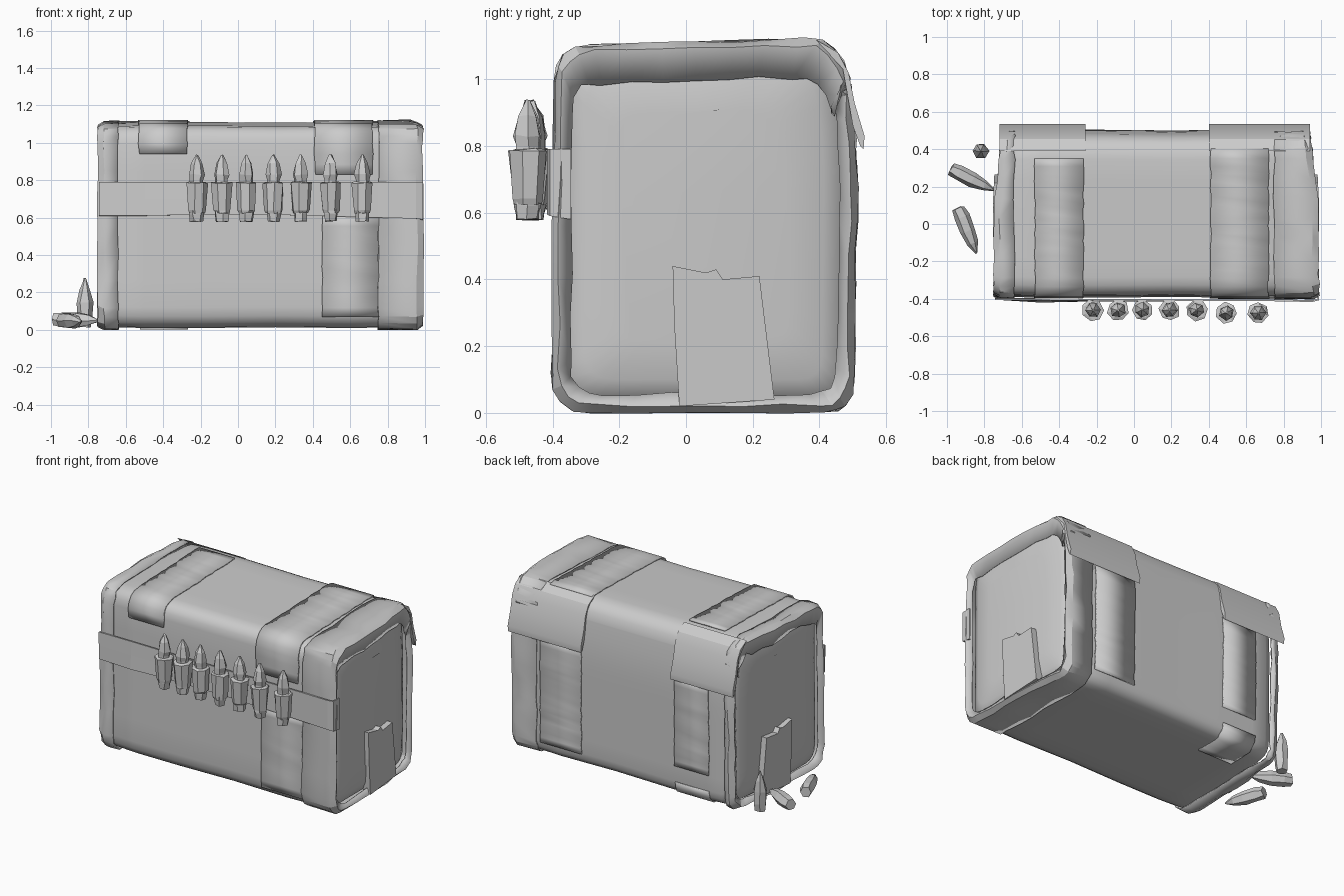
import bpy, bmesh, random
from math import pi, cos, sin
from mathutils import Vector, Matrix

random.seed(4)
if "Cube" in bpy.data.objects:
    bpy.data.objects.remove(bpy.data.objects["Cube"])

grey = bpy.data.materials.new("worn grey leather")
grey.use_nodes = True
grey.diffuse_color = (0.6, 0.6, 0.6, 1)
grey.node_tree.nodes["Principled BSDF"].inputs["Base Color"].default_value = grey.diffuse_color
CY, CZ, HY, HZ = 0.05, 0.56, 0.45, 0.55


def finish(bm, name, smooth=None, thick=0):
    bmesh.ops.recalc_face_normals(bm, faces=bm.faces)
    me = bpy.data.meshes.new(name)
    bm.to_mesh(me)
    bm.free()
    ob = bpy.data.objects.new(name, me)
    bpy.context.collection.objects.link(ob)
    me.materials.append(grey)
    if thick:
        mod = ob.modifiers.new("thickness", "SOLIDIFY")
        mod.thickness = thick
        mod.offset = 0
    if smooth:
        bpy.ops.object.select_all(action="DESELECT")
        bpy.context.view_layer.objects.active = ob
        ob.select_set(True)
        bpy.ops.object.shade_smooth_by_angle(angle=smooth)
    return ob


def ring(off=0.0, arc=4, side=6):
    """Rounded cross-section of the trunk in y, z."""
    corners = [(-0.395, 0.01, 0.11), (0.497, 0.01, 0.09), (0.506, 0.82, 0.15),
               (0.465, 1.115, 0.12), (-0.385, 1.09, 0.1)]
    pts, n = [], len(corners)
    for i, (y, z, r) in enumerate(corners):
        c = Vector((y, z))
        prev, nxt = Vector(corners[i - 1][:2]), Vector(corners[(i + 1) % n][:2])
        a, b = c + (prev - c).normalized() * r, c + (nxt - c).normalized() * r
        for k in range(arc + 1):
            t = k / arc
            pts.append(a * (1 - t) ** 2 + c * 2 * t * (1 - t) + b * t * t)
        end = nxt + (c - nxt).normalized() * corners[(i + 1) % n][2]
        pts += [b.lerp(end, k / side) for k in range(1, side)]
    return [Vector((CY + (p.x - CY) * (1 + off / HY), CZ + (p.y - CZ) * (1 + off / HZ)))
            for p in pts]


def pull(x, y):
    """The ends draw in towards the back."""
    return x - (0.05 if x > 0 else -0.045) * max(0, (y - 0.1) / 0.4)


def loft(name, stations, smooth=None, caps=False, jitter=0, thick=0, drop=0):
    """Skin rings along x; drop lowers the top of the last ring."""
    bm = bmesh.new()
    rows = []
    for x, off, taper in stations:
        rows.append([bm.verts.new((pull(x, p.x) if taper else x, p.x, p.y))
                     for p in ring(off)])
    for v in rows[-1]:
        if v.co.z > 0.95:
            v.co.z -= drop * random.uniform(0.7, 1.3)
    n = len(rows[0])
    for a, b in zip(rows, rows[1:]):
        for i in range(n):
            bm.faces.new((a[i], a[(i + 1) % n], b[(i + 1) % n], b[i]))
    if caps:
        bm.faces.new(rows[0])
        bm.faces.new(rows[-1])
    for v in bm.verts:
        v.co += Vector([random.uniform(-jitter, jitter) for _ in range(3)])
        v.co.z = max(v.co.z, 0.002)
    return finish(bm, name, smooth, thick)


def strap(name, x0, x1, keep, off=0.002):
    """Band following the cross-section wherever keep(y, z) holds."""
    pts = ring(off, side=16)
    flags = [keep(p.x, p.y) for p in pts]
    start = next(i for i in range(len(pts)) if flags[i] and not flags[i - 1])
    bm, last = bmesh.new(), None
    for k in range(len(pts)):
        i = (start + k) % len(pts)
        if not flags[i]:
            break
        p = pts[i]
        row = [bm.verts.new((x + random.uniform(-0.004, 0.004), p.x, p.y)) for x in (x0, x1)]
        if last:
            bm.faces.new((last[0], last[1], row[1], row[0]))
        last = row
    finish(bm, name, 0.6, 0.01)


def prism(name, profile, x0, x1):
    """Extrude a y, z profile along x."""
    bm = bmesh.new()
    rows = [[bm.verts.new((x, y, z)) for y, z in profile] for x in (x0, x1)]
    n = len(profile)
    for r in rows:
        bm.faces.new(r)
    for i in range(n):
        bm.faces.new((rows[0][i], rows[0][(i + 1) % n], rows[1][(i + 1) % n], rows[1][i]))
    finish(bm, name, 0.5)


def lathe(name, profile, sides, matrix, jitter=0.004):
    """Low-poly turned solid from (radius, height) pairs."""
    bm = bmesh.new()
    rows = [[bm.verts.new((r * cos(2 * pi * i / sides), r * sin(2 * pi * i / sides), h))
             for i in range(sides)] for r, h in profile]
    for a, b in zip(rows, rows[1:]):
        for i in range(sides):
            bm.faces.new((a[i], a[(i + 1) % sides], b[(i + 1) % sides], b[i]))
    bm.faces.new(rows[0])
    bm.faces.new(rows[-1])
    for v in bm.verts:
        v.co += Vector([random.uniform(-jitter, jitter) for _ in range(3)])
    bm.transform(matrix)
    finish(bm, name)


# Trunk body with soft, padded ends
loft("trunk_body", [(-0.728, -0.2, True), (-0.72, -0.09, True), (-0.70, -0.035, True),
                    (-0.65, -0.004, True), (-0.5, 0, False), (-0.2, 0, False),
                    (0.2, -0.004, False), (0.6, 0, False), (0.88, -0.004, True),
                    (0.935, -0.035, True), (0.958, -0.09, True), (0.967, -0.2, True)],
     1.0, caps=True)

# Folded trim around each end
loft("left_end_trim", [(0.75, 0.003, False), (0.955, 0.005, True), (0.985, -0.012, True),
                       (0.965, -0.045, True)], 0.4, jitter=0.006, thick=0.008, drop=0.06)
loft("right_end_trim", [(-0.64, 0.003, False), (-0.715, 0.004, True), (-0.745, -0.012, True),
                        (-0.725, -0.045, True)], 0.4, jitter=0.006, thick=0.008, drop=0.06)

# Straps over the lid, down the front and back, and under the base
strap("left_lid_strap", 0.41, 0.72, lambda y, z: z > 0.8 and y < 0.43, 0.006)
strap("right_lid_strap", -0.53, -0.27, lambda y, z: z > 0.9 and y < 0.4, 0.006)
strap("left_front_strap", 0.45, 0.75, lambda y, z: y < -0.3 and 0.06 < z < 0.62)
strap("left_back_strap", 0.42, 0.72, lambda y, z: y > 0.4 and 0.08 < z < 0.84)
strap("right_back_strap", -0.52, -0.27, lambda y, z: y > 0.4 and 0.2 < z < 0.84)
strap("right_bottom_strap", -0.52, -0.27, lambda y, z: z < 0.1 and 0.25 < y)

# Flared lid flaps at the back
flap = [(0.39, 1.118), (0.455, 1.08), (0.487, 1.02), (0.505, 0.93), (0.535, 0.83),
        (0.532, 0.79), (0.522, 0.8), (0.5, 0.86), (0.47, 1.03)]
prism("left_lid_flap", flap, 0.40, 0.94)
prism("right_lid_flap", flap, -0.72, -0.26)

# Patches on both ends
for side, x in (("left", 0.955), ("right", -0.72)):
    s = 1 if x > 0 else -1
    bm = bmesh.new()
    outline = [(-0.02, 0.02), (0.265, 0.04), (0.22, 0.41), (0.11, 0.4),
               (0.09, 0.43), (0.06, 0.42), (-0.04, 0.44), (-0.035, 0.26)]
    outer = [bm.verts.new((x + s * (0.035 - 0.05 * max(0, y - 0.1)), y, z)) for y, z in outline]
    inner = [bm.verts.new((x - s * 0.02, y, z)) for y, z in outline]
    bm.faces.new(outer)
    bm.faces.new(inner)
    for i in range(len(outline)):
        j = (i + 1) % len(outline)
        bm.faces.new((outer[i], outer[j], inner[j], inner[i]))
    finish(bm, side + "_end_patch")

# Ammunition belt: x, top y, bottom y, bottom z
bm, last = bmesh.new(), None
for x, top, low, z in [(-0.742, -0.402, -0.40, 0.61), (-0.5, -0.402, -0.415, 0.61),
                       (-0.27, -0.405, -0.41, 0.615), (0.2, -0.408, -0.408, 0.615),
                       (0.75, -0.408, -0.408, 0.6), (0.95, -0.412, -0.412, 0.595),
                       (0.985, -0.405, -0.405, 0.59), (0.985, -0.345, -0.345, 0.58)]:
    row = [bm.verts.new((x, low, z)), bm.verts.new((x, (top + low) / 2, 0.7)),
           bm.verts.new((x, top, 0.79))]
    if last:
        for a in range(2):
            bm.faces.new((last[a], row[a], row[a + 1], last[a + 1]))
    last = row
finish(bm, "ammunition_belt", thick=0.01)

# Bullets held in belt loops
loop = [(0.042, 0.625), (0.047, 0.64), (0.058, 0.785), (0.045, 0.79)]
shell = [(0.035, 0.58), (0.039, 0.62), (0.036, 0.8), (0.042, 0.83), (0.03, 0.89), (0.006, 0.935)]
for i, x in enumerate((-0.22, -0.085, 0.045, 0.19, 0.335, 0.495, 0.665)):
    place = Matrix.Translation((x, -0.46 if i < 5 else -0.475, 0)) @ Matrix.Rotation(i * 0.7, 4, "Z")
    lathe(f"belt_loop_{i + 1}", loop, 7, place)
    lathe(f"belt_bullet_{i + 1}", shell, 6, place)

# Loose bullets on the ground
loose = [(0.036, 0), (0.041, 0.05), (0.044, 0.13), (0.03, 0.2), (0.005, 0.26)]
for i, (base, tip) in enumerate([((-0.82, 0.39, 0.015), (-0.82, 0.39, 0.28)),
                                 ((-0.98, 0.295, 0.055), (-0.75, 0.18, 0.05)),
                                 ((-0.94, 0.085, 0.05), (-0.835, -0.17, 0.045))]):
    a, b = Vector(base), Vector(tip)
    turn = (b - a).to_track_quat("Z", "Y").to_matrix().to_4x4()
    lathe(f"loose_bullet_{i + 1}", loose, 6, Matrix.Translation(a) @ turn)
